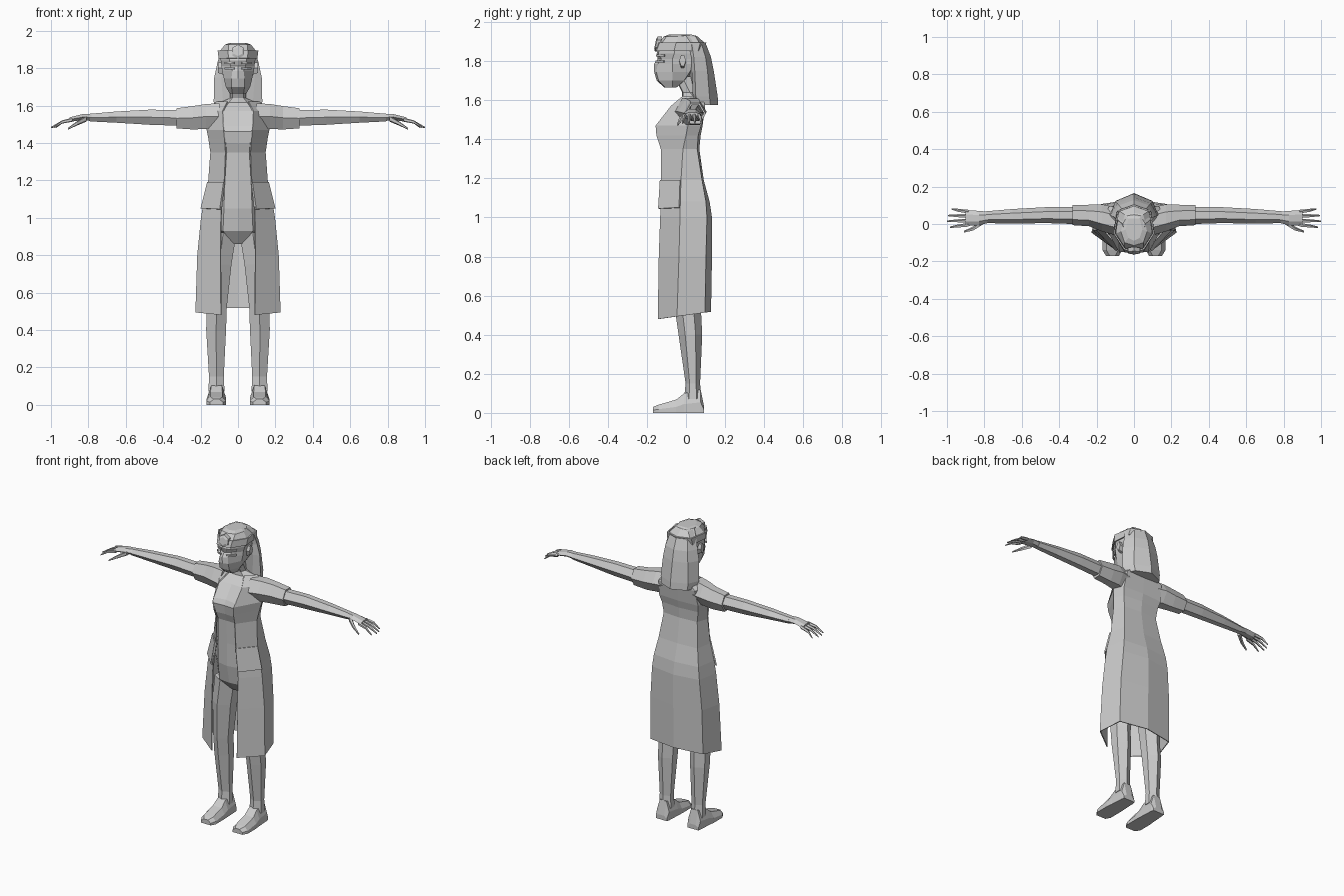
import bpy, bmesh, math
from mathutils import Vector

grey = bpy.data.materials.new("plain grey")
grey.diffuse_color = (0.6, 0.6, 0.6, 1)


def loft(name, rings, closed=True, caps=True, thick=0):
    """Skin a list of equal point rings."""
    bm = bmesh.new()
    vs = [[bm.verts.new(p) for p in r] for r in rings]
    n = len(rings[0])
    for a, b in zip(vs, vs[1:]):
        for i in range(n if closed else n - 1):
            j = (i + 1) % n
            bm.faces.new((a[i], a[j], b[j], b[i]))
    if closed and caps:
        bm.faces.new(vs[0])
        bm.faces.new(vs[-1])
    bmesh.ops.recalc_face_normals(bm, faces=bm.faces)
    me = bpy.data.meshes.new(name)
    bm.to_mesh(me)
    bm.free()
    me.materials.append(grey)
    ob = bpy.data.objects.new(name, me)
    bpy.context.collection.objects.link(ob)
    if thick:
        m = ob.modifiers.new("thickness", "SOLIDIFY")
        m.thickness = thick
        m.offset = 0
    return ob


def body_ring(z, fc, xf, yf, xs, ys, xb, yb, bc):
    """Symmetric eight-sided ring: front centre, front, side, back, back centre."""
    half = [(xf, yf), (xs, ys), (xb, yb)]
    return ([(0, fc, z)] + [(x, y, z) for x, y in half] + [(0, bc, z)]
            + [(-x, y, z) for x, y in reversed(half)])


def hexagon(u0, u1, v0, v1):
    """Six points of a limb cross-section."""
    c, q = (v0 + v1) / 2, (u1 - u0) * 0.28
    return [(u0, c), (u0 + q, v0), (u1 - q, v0), (u1, c), (u1 - q, v1), (u0 + q, v1)]


def spike(name, points, radii):
    """Five-sided tapering finger along x."""
    rings = []
    for p, r in zip(points, radii):
        rings.append([(p[0], p[1] + r * math.cos(k * math.tau / 5),
                       p[2] + r * math.sin(k * math.tau / 5)) for k in range(5)])
    loft(name, rings)


# Torso and neck
torso = [
    (0.86, -.03, .03, -.03, .05, .03, .03, .07, .07),
    (0.93, -.09, .08, -.08, .16, .02, .08, .09, .10),
    (1.05, -.115, .075, -.10, .165, 0, .09, .09, .10),
    (1.20, -.115, .07, -.11, .135, -.01, .08, .065, .065),
    (1.35, -.12, .06, -.12, .13, -.01, .08, .045, .05),
    (1.40, -.135, .065, -.14, .14, 0, .09, .05, .055),
    (1.46, -.145, .075, -.15, .15, .01, .09, .07, .07),
    (1.49, -.125, .08, -.14, .15, .02, .1, .075, .08),
    (1.57, -.065, .08, -.07, .14, .04, .1, .085, .085),
    (1.615, -.02, .05, -.015, .10, .04, .06, .075, .075),
    (1.64, -.02, .03, -.015, .042, .02, .03, .05, .05),
    (1.72, -.06, .03, -.055, .042, -.02, .03, .03, .04)]
loft("torso", [body_ring(*r) for r in torso])

# Head, from chin to crown
head = [
    (1.665, -.11, .03, -.105, .045, -.07, .03, -.05, -.05),
    (1.70, -.15, .035, -.14, .065, -.07, .05, -.01, 0),
    (1.745, -.163, .035, -.152, .076, -.07, .07, .02, .03),
    (1.785, -.165, .03, -.145, .085, -.07, .08, .04, .06),
    (1.81, -.145, .04, -.125, .088, -.07, .08, .05, .08),
    (1.84, -.15, .045, -.142, .092, -.06, .085, .06, .09),
    (1.89, -.14, .05, -.125, .098, -.05, .08, .07, .1),
    (1.925, -.115, .05, -.10, .07, -.04, .05, .05, .06),
    (1.935, -.09, .03, -.075, .045, -.03, .03, .03, .03)]
loft("head", [body_ring(*r) for r in head])

# Headband with a six-sided ornament
band = [(1.852, -.156, .048, -.148, .1, -.06, .09, .06, .09),
        (1.895, -.146, .052, -.132, .105, -.05, .085, .07, .1)]
loft("headband", [body_ring(*r) for r in band], caps=False, thick=.008)
loft("headband_ornament",
     [[(r * math.sin(k * math.tau / 6), y + .2 * r * math.cos(k * math.tau / 6),
        1.888 + r * math.cos(k * math.tau / 6)) for k in range(6)]
      for y, r in ((-.13, .038), (-.152, .038), (-.158, .024))])

# Long hair
hair = [
    (1.575, .05, .07, .045, .122, .06, .095, .125, .165),
    (1.62, .04, .08, .035, .13, .05, .10, .12, .162),
    (1.75, .01, .09, .03, .127, .045, .09, .11, .142),
    (1.82, 0, .09, .03, .112, .04, .08, .10, .128),
    (1.885, -.04, .075, 0, .095, .03, .065, .08, .103),
    (1.93, -.09, .045, -.07, .06, 0, .035, .045, .05)]
loft("hair", [body_ring(*r) for r in hair])


# Open coat: front edge, side, back and centre back of each level
def coat_ring(z, xi, yi, xo, yo, xb, yb, bc, slope=0):
    half = [(xi, yi), (xo, yo), (xb, yb)]
    pts = half + [(0, bc)] + [(-x, y) for x, y in reversed(half)]
    return [(x, y, z + slope * y) for x, y in pts]


coat = [
    (.50, .09, -.142, .225, -.045, .19, .095, .125, .14),
    (.80, .092, -.137, .215, -.035, .185, .10, .13),
    (1.0, .09, -.13, .195, -.03, .17, .105, .13),
    (1.08, .085, -.127, .182, -.028, .16, .10, .118),
    (1.19, .072, -.125, .157, -.025, .14, .08, .088),
    (1.35, .065, -.127, .145, -.015, .12, .055, .065),
    (1.42, .07, -.15, .155, 0, .13, .06, .072),
    (1.47, .075, -.154, .165, .01, .14, .075, .082),
    (1.57, .08, -.075, .16, .035, .13, .095, .09),
    (1.62, .055, -.015, .11, .04, .075, .083, .08)]
loft("coat", [coat_ring(*r) for r in coat], closed=False, thick=.006)

for s, side in ((1, "left"), (-1, "right")):
    # Pocket flap over the coat front
    loft(side + "_pocket_flap",
         [[(s * .095, -.140, 1.045), (s * .197, -.033, 1.05)],
          [(s * .074, -.131, 1.19), (s * .162, -.028, 1.19)]], closed=False, thick=.009)

    # Bare arm and short sleeve: x, y range, z range
    def arm_rings(data):
        return [[(s * x, y, z) for y, z in hexagon(*d)] for x, *d in data]

    loft(side + "_arm", arm_rings([
        (.12, -.01, .09, 1.49, 1.60), (.32, .0, .092, 1.492, 1.575),
        (.47, .005, .09, 1.497, 1.578), (.65, .002, .08, 1.508, 1.568),
        (.79, .005, .068, 1.515, 1.556)]))
    loft(side + "_sleeve", arm_rings([
        (.10, -.06, .09, 1.47, 1.612), (.17, -.04, .105, 1.475, 1.608),
        (.24, -.012, .103, 1.472, 1.597), (.33, -.006, .101, 1.478, 1.585)]))

    # Palm, four fingers and thumb
    loft(side + "_palm", arm_rings([
        (.78, .006, .066, 1.517, 1.556), (.83, -.008, .07, 1.522, 1.554),
        (.90, -.01, .075, 1.513, 1.537)]))
    for name, y0, y1, x1 in (("index", -.005, -.018, .985), ("middle", .018, .015, 1.0),
                             ("ring", .042, .045, .995), ("little", .065, .08, .975)):
        spike(f"{side}_{name}_finger",
              [(s * .885, y0, 1.524), (s * .94, (y0 + y1) / 2, 1.512), (s * x1, y1, 1.482)],
              (.011, .009, .004))
    spike(side + "_thumb", [(s * .81, .01, 1.53), (s * .86, -.025, 1.505),
                            (s * .91, -.042, 1.475)], (.017, .012, .005))

    # Leg: z, x range, y range
    loft(side + "_leg", [[(s * x, y, z) for y, x in hexagon(y0, y1, x0, x1)]
         for z, x0, x1, y0, y1 in (
             (.92, .008, .15, -.075, .09), (.75, .035, .165, -.075, .09),
             (.52, .06, .168, -.055, .077), (.40, .064, .17, -.038, .083),
             (.15, .076, .155, -.002, .072), (.07, .072, .158, -.01, .08))])

    # Foot from toe to heel: y, x range, height
    loft(side + "_foot", [[(s * x0, y, 0), (s * x1, y, 0), (s * x1, y, h * .45),
                           (s * (x1 - .02), y, h), (s * (x0 + .02), y, h),
                           (s * x0, y, h * .45)]
         for y, x0, x1, h in (
             (-.17, .08, .15, .03), (-.14, .064, .168, .042), (-.05, .064, .168, .068),
             (-.01, .066, .163, .10), (.075, .07, .158, .12), (.093, .075, .155, .03))])

    # Ear
    loft(side + "_ear", [[(s * x, y, z) for y, z in hexagon(-.035, .0, z0, 1.83)]
         for x, z0 in ((.08, 1.765), (.108, 1.775))])
    # Eyelid and brow
    for name, z, y in (("eyelid", 1.797, -.152), ("brow", 1.828, -.15)):
        loft(f"{side}_{name}", [[(s * .02, y, z + d), (s * .045, y + .012, z + d),
                                 (s * .068, y + .04, z + d)] for d in (-.005, .005)],
             closed=False, thick=.009)
